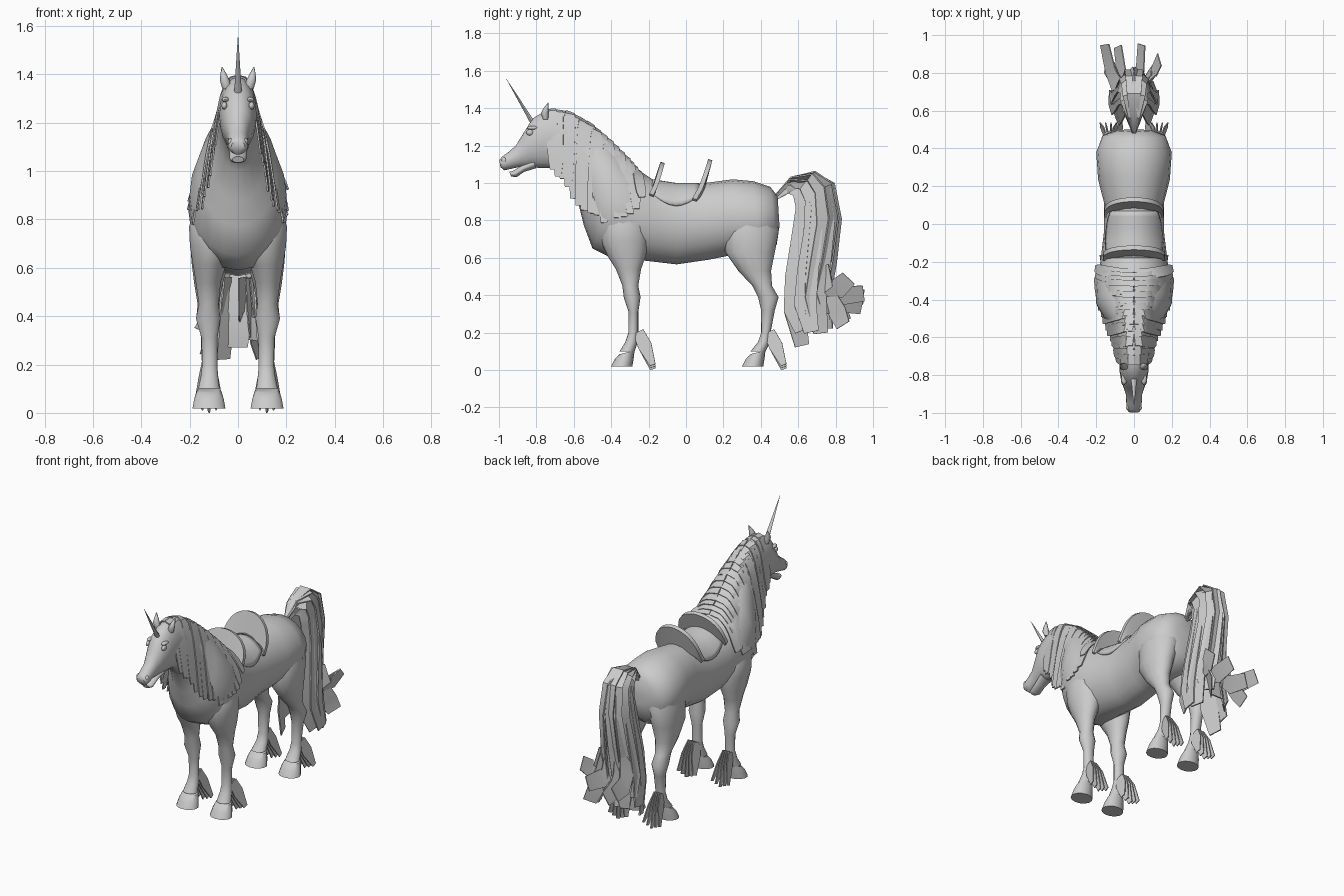
import bpy, bmesh, math, random
from mathutils import Vector

random.seed(4)
if "Cube" in bpy.data.objects:
    bpy.data.objects.remove(bpy.data.objects["Cube"])

grey = bpy.data.materials.new("plain grey")
grey.use_nodes = True
grey.diffuse_color = (0.6, 0.6, 0.6, 1)
grey.node_tree.nodes["Principled BSDF"].inputs["Base Color"].default_value = (0.6, 0.6, 0.6, 1)


def finish(name, bm, angle=50):
    bmesh.ops.recalc_face_normals(bm, faces=bm.faces)
    me = bpy.data.meshes.new(name)
    bm.to_mesh(me)
    bm.free()
    me.materials.append(grey)
    ob = bpy.data.objects.new(name, me)
    bpy.context.collection.objects.link(ob)
    bpy.ops.object.select_all(action='DESELECT')
    ob.select_set(True)
    bpy.context.view_layer.objects.active = ob
    bpy.ops.object.shade_smooth_by_angle(angle=math.radians(angle))
    return ob


def add_loft(bm, rings):
    loops = [[bm.verts.new(p) for p in r] for r in rings]
    n = len(loops[0])
    for a, b in zip(loops, loops[1:]):
        for i in range(n):
            bm.faces.new((a[i], a[(i + 1) % n], b[(i + 1) % n], b[i]))
    bm.faces.new(loops[0][::-1])
    bm.faces.new(loops[-1])


def oval(top, bottom, w, x=0, n=20):
    """Ring in a plane spanned by x and the line from bottom to top (y, z)."""
    t, b = Vector((x, *top)), Vector((x, *bottom))
    c, h = (t + b) / 2, (t - b) / 2
    return [c + h * math.cos(a) + Vector((w * math.sin(a), 0, 0))
            for a in (2 * math.pi * i / n for i in range(n))]


def add_ribbon(bm, path, widths, across, thick=0.008):
    """Flat tapered lock of hair, widened along the across direction."""
    rings = []
    pts = [Vector(p) for p in path]
    side = Vector(across).normalized()
    for i, p in enumerate(pts):
        tan = (pts[min(i + 1, len(pts) - 1)] - pts[max(i - 1, 0)]).normalized()
        s = (side - tan * side.dot(tan)).normalized() * widths[i] / 2
        o = s.cross(tan).normalized() * thick / 2
        rings.append([p + s + o, p - s + o, p - s - o, p + s - o])
    add_loft(bm, rings)


# Body, neck and head: top y, z, bottom y, z, half width
body = [
    (.49, .93, .50, .77, .09), (.45, .98, .485, .67, .165), (.36, 1.01, .40, .60, .2),
    (.25, 1.02, .22, .61, .19), (.1, 1.0, .12, .59, .158), (-.05, .99, -.05, .565, .16),
    (-.18, 1.02, -.22, .585, .178), (-.27, 1.08, -.38, .59, .205), (-.34, 1.16, -.5, .65, .2),
    (-.41, 1.23, -.545, .77, .165), (-.48, 1.29, -.57, .87, .12), (-.56, 1.35, -.62, 1.0, .092),
    (-.64, 1.385, -.68, 1.07, .083), (-.71, 1.395, -.73, 1.08, .078), (-.77, 1.375, -.78, 1.08, .077),
    (-.82, 1.345, -.82, 1.085, .07), (-.87, 1.265, -.86, 1.085, .055), (-.91, 1.2, -.895, 1.085, .043),
    (-.95, 1.165, -.94, 1.075, .041), (-.985, 1.14, -.972, 1.068, .04), (-.998, 1.122, -.992, 1.085, .028)]
bm = bmesh.new()
add_loft(bm, [oval(r[:2], r[2:4], r[4]) for r in body])
finish("body", bm)

bm = bmesh.new()
add_loft(bm, [oval((-.82, 1.13), (-.8, 1.08), .045), oval((-.87, 1.1), (-.865, 1.06), .036),
              oval((-.925, 1.065), (-.905, 1.032), .034), oval((-.945, 1.06), (-.935, 1.035), .024)])
finish("lower_jaw", bm)

# Horn with a slight flare at its base
bm = bmesh.new()
add_loft(bm, [oval((-.812 - .148 * f, 1.325 + .232 * f + r * .5), (-.825 - .135 * f, 1.315 + .24 * f - r * .5), r, n=8)
              for f, r in ((0, .017), (.25, .012), (.6, .007), (1, .0008))])
finish("horn", bm)

# Legs: z, front y, back y, centre x, half width
front_leg = [
    (.88, -.42, -.26, .09, .08), (.77, -.46, -.2, .105, .1), (.69, -.455, -.2, .108, .093),
    (.61, -.42, -.215, .118, .07), (.54, -.375, -.24, .123, .053), (.45, -.34, -.255, .121, .042),
    (.39, -.333, -.243, .123, .052), (.31, -.307, -.255, .118, .034), (.2, -.308, -.255, .117, .032),
    (.15, -.325, -.258, .118, .037), (.1, -.355, -.275, .12, .045)]
hind_leg = [
    (.88, .28, .45, .08, .09), (.75, .2, .497, .1, .099), (.63, .21, .475, .115, .08),
    (.53, .28, .455, .122, .06), (.45, .355, .46, .123, .045), (.39, .385, .495, .124, .05),
    (.32, .402, .475, .12, .035), (.2, .402, .452, .118, .032), (.15, .385, .45, .118, .037),
    (.1, .345, .425, .12, .045)]
for sx, side in ((1, "left"), (-1, "right")):
    for name, leg in (("front", front_leg), ("hind", hind_leg)):
        bm = bmesh.new()
        add_loft(bm, [oval((b, z), (f, z), w, sx * x, 14) for z, f, b, x, w in leg])
        finish(f"{name}_leg_{side}", bm)
        z, f, b, x, w = leg[-1]
        bm = bmesh.new()
        add_loft(bm, [oval((b, .105), (f, .085), .05, sx * x, 14),
                      oval((b - .005, .06), (f - .025, .06), .062, sx * x, 14),
                      oval((b - .012, .018), (f - .047, .018), .07, sx * x, 14)])
        finish(f"{name}_hoof_{side}", bm, 40)
        # Feathering behind the fetlock
        bm = bmesh.new()
        for k in range(5):
            dx = (k - 2) * .018
            drop = .004 + abs(k - 2) * .012
            add_ribbon(bm, [(sx * x + dx * .6, b + .02, .205), (sx * x + dx, b + .055, .13),
                            (sx * x + dx * 1.6, b + .098, drop)], (.06, .075, .03), (sx * .15, 1, .3), .006)
        finish(f"{name}_feather_{side}", bm, 30)

    # Ears
    bm = bmesh.new()
    add_loft(bm, [oval((-.735, z), (-.735 - d, z), w, sx * x, 8) for z, d, w, x in
                  ((1.34, .03, .02, .045), (1.375, .04, .02, .055), (1.4, .027, .013, .06), (1.43, .003, .002, .066))])
    finish(f"ear_{side}", bm)

    # Eyes, brow ridges and nostrils
    for name, pos, r in (("eye", (.056, -.835, 1.27), (.012, .02, .016)),
                         ("brow", (.052, -.82, 1.295), (.016, .03, .011)),
                         ("nostril", (.03, -.972, 1.12), (.012, .014, .016))):
        bm = bmesh.new()
        bmesh.ops.create_uvsphere(bm, u_segments=12, v_segments=8, radius=1)
        bmesh.ops.scale(bm, vec=r, verts=bm.verts)
        bmesh.ops.translate(bm, vec=(sx * pos[0], *pos[1:]), verts=bm.verts)
        finish(f"{name}_{side}", bm)


def along(table, s):
    """Piecewise linear lookup in evenly spaced rows."""
    k = min(int(s * (len(table) - 1)), len(table) - 2)
    f = s * (len(table) - 1) - k
    return [a + (b - a) * f for a, b in zip(table[k], table[k + 1])]


# Mane: root y, z then tip x, y, z
mane = [(-.72, 1.39, .095, -.71, 1.07), (-.62, 1.375, .112, -.63, .98), (-.51, 1.315, .148, -.545, .81),
        (-.41, 1.23, .183, -.44, .785), (-.32, 1.14, .205, -.33, .82), (-.26, 1.07, .2, -.235, .88)]
count = 16
for sx, side in ((1, "left"), (-1, "right")):
    bm = bmesh.new()
    for i in range(count):
        ry, rz, tx, ty, tz = along(mane, i / (count - 1))
        tz += random.uniform(-.015, .045)
        lift = .004 * (i % 2)
        path = [(sx * (tx * f ** .33 + lift), ry + (ty - ry) * f, rz + .004 + (tz - rz) * f)
                for f in (0, .03, .1, .25, .5, .8, 1)]
        slope = -.75 * min(1, i / 5)
        add_ribbon(bm, path, (.05, .055, .06, .06, .058, .052, .035), (sx * .16, 1, slope), .007)
    finish(f"mane_{side}", bm, 35)

# Tail: a sheath of locks between an outer and an inner side line (y, z)
outer = [(.48, .93), (.57, 1.03), (.69, 1.062), (.78, 1.0), (.815, .82), (.785, .6), (.75, .42), (.77, .27)]
inner = [(.48, .92), (.54, .965), (.6, .96), (.63, .87), (.61, .7), (.585, .5), (.58, .32), (.62, .17)]
spread = (0, .02, .045, .06, .08, .1, .115, .13)
bm = bmesh.new()
for i in range(9):
    a = (i - 4) * .52
    k = (math.cos(a) + .49) / 1.49
    path = []
    for j, (o, n) in enumerate(zip(outer, inner)):
        y, z = (p * k + q * (1 - k) for p, q in zip(o, n))
        path.append((math.sin(a) * spread[j], y, z + (.04 * (i % 3 - 1) if j == 7 else 0)))
    add_ribbon(bm, path, (.02, .045, .075, .09, .1, .115, .12, .08), (math.cos(a), -math.sin(a) * 1.6, 0), .008)
# Flicked tips curling backwards
for x, y, z in ((-.155, .95, .39), (-.085, .94, .34), (.04, .95, .41), (.135, .87, .49), (-.15, .84, .26), (.1, .84, .24)):
    add_ribbon(bm, [(x * .5, .74, .56), (x * .65, .75, .42), (x * .8, .81, (.38 + z) / 2), (x, y, z)],
               (.06, .1, .11, .09), (.45, .6, 1), .006)
finish("tail", bm, 35)

# Saddle seat: a thin shell hugging the back
bm = bmesh.new()
rows = []
for i in range(9):
    y = -.18 + .25 * i / 8
    grow = .02 * max(0, -y - .05) / .13
    reach = .82 + .27 * math.sin(math.pi * i / 8)
    rows.append([bm.verts.new(((.17 + grow) * math.sin(t), y, .78 + (.22 + grow) * math.cos(t)))
                 for t in (reach * (j / 8 - 1) for j in range(17))])
for r, q in zip(rows, rows[1:]):
    for j in range(16):
        bm.faces.new((r[j], r[j + 1], q[j + 1], q[j]))
seat = finish("saddle_seat", bm)
mod = seat.modifiers.new("thickness", 'SOLIDIFY')
mod.thickness = .014


# Saddle pommel and cantle: leaning, curved crescent plates
def crescent(name, foot_y, foot_z, top_y, top_z, mid_y, mid_z, half):
    bm = bmesh.new()
    rings = []
    for i in range(17):
        t = math.pi * (i / 16 - .5)
        c, x = max(0, math.cos(t)) ** .8, half * math.sin(t)
        bow = c ** .75
        hi = Vector((x, foot_y + (top_y - foot_y) * bow, foot_z + (top_z - foot_z) * c))
        lo = Vector((x * .93, foot_y + (mid_y - foot_y) * bow, foot_z - .01 + (mid_z - foot_z) * c))
        d = Vector((0, .011, -.004))
        rings.append([hi + d, hi - d, lo - d, lo + d])
    add_loft(bm, rings)
    finish(name, bm, 40)


crescent("saddle_pommel", -.185, .94, -.125, 1.11, -.165, 1.0, .165)
crescent("saddle_cantle", .045, .915, .13, 1.125, .09, .985, .158)
